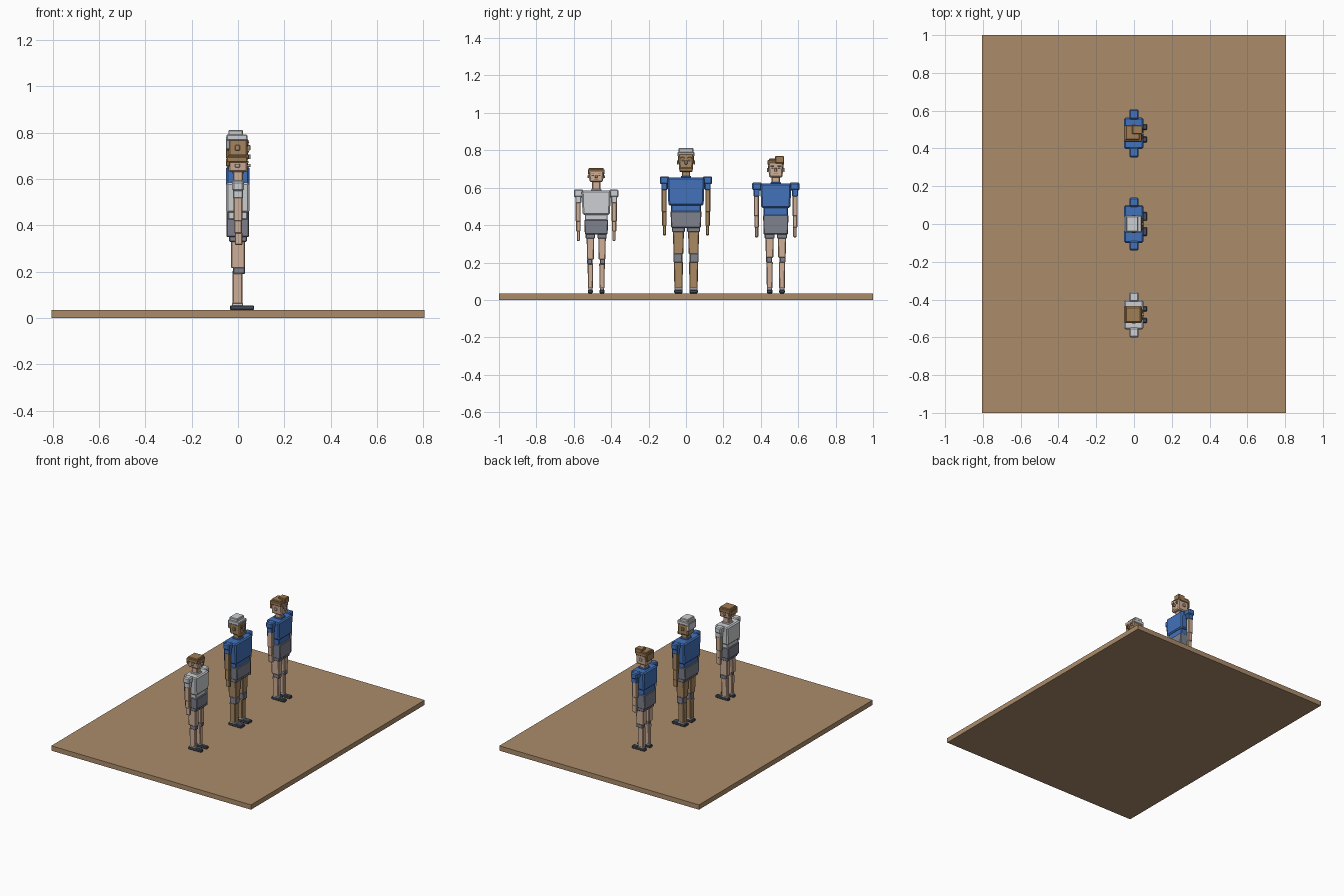
import bpy

cube = bpy.data.objects.get("Cube")
if cube:
    bpy.data.objects.remove(cube, do_unlink=True)


def material(name, rgb):
    m = bpy.data.materials.new(name)
    m.use_nodes = True
    col = tuple((c / 255) ** 2.2 for c in rgb) + (1,)
    m.diffuse_color = col
    m.node_tree.nodes["Principled BSDF"].inputs["Base Color"].default_value = col
    return m


wood = material("tan wood", (170, 139, 106))
fair = material("fair skin", (207, 174, 150))
tanned = material("tanned skin", (168, 136, 98))
brown = material("brown hair", (160, 124, 84))
blue = material("blue cloth", (68, 114, 186))
pale = material("pale grey", (204, 206, 209))
grey = material("shorts grey", (126, 128, 140))
dark = material("dark shoe", (72, 78, 90))


def box(name, x, y, z, mat, bevel=0.004, taper=1.0):
    """Bevelled box from (low, high) ranges; taper narrows its lower end."""
    bpy.ops.mesh.primitive_cube_add(size=1)
    ob = bpy.context.object
    ob.name = ob.data.name = name
    mid = (y[0] + y[1]) / 2
    for v in ob.data.vertices:
        c = [r[0] if k < 0 else r[1] for r, k in zip((x, y, z), v.co)]
        if v.co.z < 0:
            c[1] = mid + (c[1] - mid) * taper
        v.co = c
    ob.data.materials.append(mat)
    if bevel:
        mod = ob.modifiers.new("soft edges", "BEVEL")
        mod.width = bevel
        mod.segments = 1
    return ob


def figure(name, y0, skin, shirt, hair, head, neck, chest, waist, hip, crotch,
           knee, chest_w, hip_w, shoulder, arm_end):
    """One figure facing +x, built upward from the ground board."""

    def part(label, x, y, z, mat, **kw):
        return box(name + "_" + label, x, (y0 + y[0], y0 + y[1]), z, mat, **kw)

    def pair(label, x, y, z, mat, **kw):
        part("left_" + label, x, y, z, mat, **kw)
        part("right_" + label, x, (-y[1], -y[0]), z, mat, **kw)

    # Legs and feet
    leg = hip_w - 0.012
    pair("shoe", (-0.035, 0.07), (0.018, leg - 0.008), (0.035, 0.055), dark)
    pair("sock", (-0.025, 0.022), (0.02, leg - 0.01), (0.052, 0.066), pale, bevel=0.002)
    pair("calf", (-0.024, 0.02), (0.016, leg - 0.006), (0.06, knee[0] + 0.005), skin, taper=0.88)
    pair("knee_pad", (-0.022, 0.03), (0.02, leg - 0.004), knee, grey)
    pair("thigh", (-0.03, 0.03), (0.01, leg), (knee[1] - 0.005, crotch + 0.02), skin, taper=0.86)
    pair("shorts_leg", (-0.038, 0.038), (0.006, leg + 0.004), (crotch - 0.022, crotch + 0.02), grey)

    # Trunk
    part("shorts", (-0.05, 0.048), (-hip_w, hip_w), (crotch, hip), grey, taper=0.95)
    part("waist", (-0.042, 0.04), (-hip_w + 0.003, hip_w - 0.003), (hip - 0.01, waist + 0.01), shirt)
    part("chest", (-0.052, 0.05), (-chest_w, chest_w), (waist, chest), shirt, bevel=0.008, taper=0.94)
    part("collar", (-0.028, 0.028), (-0.028, 0.028), (chest - 0.005, chest + 0.008), shirt)
    part("neck", (-0.022, 0.022), (-0.022, 0.022), (chest, neck + 0.01), skin)

    # Arms
    out = shoulder
    top = chest + 0.006
    pair("shoulder", (-0.025, 0.025), (chest_w - 0.01, out), (top - 0.042, top), shirt, bevel=0.007)
    pair("sleeve", (-0.022, 0.022), (out - 0.04, out - 0.008), (top - 0.075, top - 0.03), shirt)
    elbow = (top - 0.07 + arm_end) / 2
    pair("upper_arm", (-0.019, 0.019), (out - 0.037, out - 0.01), (elbow, top - 0.06), skin)
    pair("forearm", (-0.016, 0.018), (out - 0.036, out - 0.012), (arm_end + 0.05, elbow + 0.005), skin)
    pair("hand", (-0.014, 0.02), (out - 0.034, out - 0.016), (arm_end, arm_end + 0.055), skin)

    # Head and face
    w = 0.042
    h = head - neck
    part("head", (-0.042, 0.042), (-w, w), (neck, head), skin, bevel=0.007, taper=0.85)
    pair("ear", (-0.012, 0.008), (w - 0.003, w + 0.005), (neck + 0.35 * h, neck + 0.6 * h), skin, bevel=0.002)
    pair("eye", (0.039, 0.044), (0.012, 0.024), (neck + 0.53 * h, neck + 0.64 * h), dark, bevel=0)
    pair("brow", (0.038, 0.047), (0.009, 0.029), (neck + 0.7 * h, neck + 0.78 * h), brown, bevel=0.001)
    part("nose", (0.038, 0.054), (-0.007, 0.007), (neck + 0.36 * h, neck + 0.6 * h), skin, bevel=0.002)
    part("mouth", (0.036, 0.043), (-0.013, 0.013), (neck + 0.2 * h, neck + 0.26 * h), brown, bevel=0)
    part("hair_cap", (-0.05, 0.04), (-w - 0.003, w + 0.003), (head - 0.018, head + 0.008), hair)
    part("hair_back", (-0.052, -0.034), (-w, w), (neck + 0.4 * h, head), hair)
    return part


# Ground board
box("ground_board", (-0.805, 0.805), (-1, 1), (0, 0.035), wood, bevel=0)

# Three figures in a row
small = figure("small_figure", -0.48, fair, pale, brown, 0.69, 0.63, 0.585, 0.455, 0.43,
               0.35, (0.19, 0.22), 0.078, 0.064, 0.12, 0.315)
tall = figure("tall_figure", 0, tanned, blue, pale, 0.784, 0.69, 0.655, 0.505, 0.475,
              0.385, (0.2, 0.25), 0.1, 0.083, 0.14, 0.345)
middle = figure("middle_figure", 0.48, fair, blue, brown, 0.74, 0.655, 0.622, 0.492, 0.455,
                0.35, (0.2, 0.23), 0.083, 0.068, 0.127, 0.335)

# Individual hair shapes and beard
small("hair_crown", (-0.043, 0.036), (-0.04, 0.04), (0.69, 0.706), brown)
tall("hair_crown", (-0.042, 0.022), (-0.04, 0.04), (0.785, 0.812), pale)
tall("beard", (0.012, 0.047), (-0.036, 0.036), (0.685, 0.707), brown)
middle("hair_crown", (-0.045, 0.03), (-0.035, 0.042), (0.74, 0.757), brown)
middle("hair_tuft", (-0.01, 0.046), (-0.004, 0.044), (0.73, 0.77), brown)
